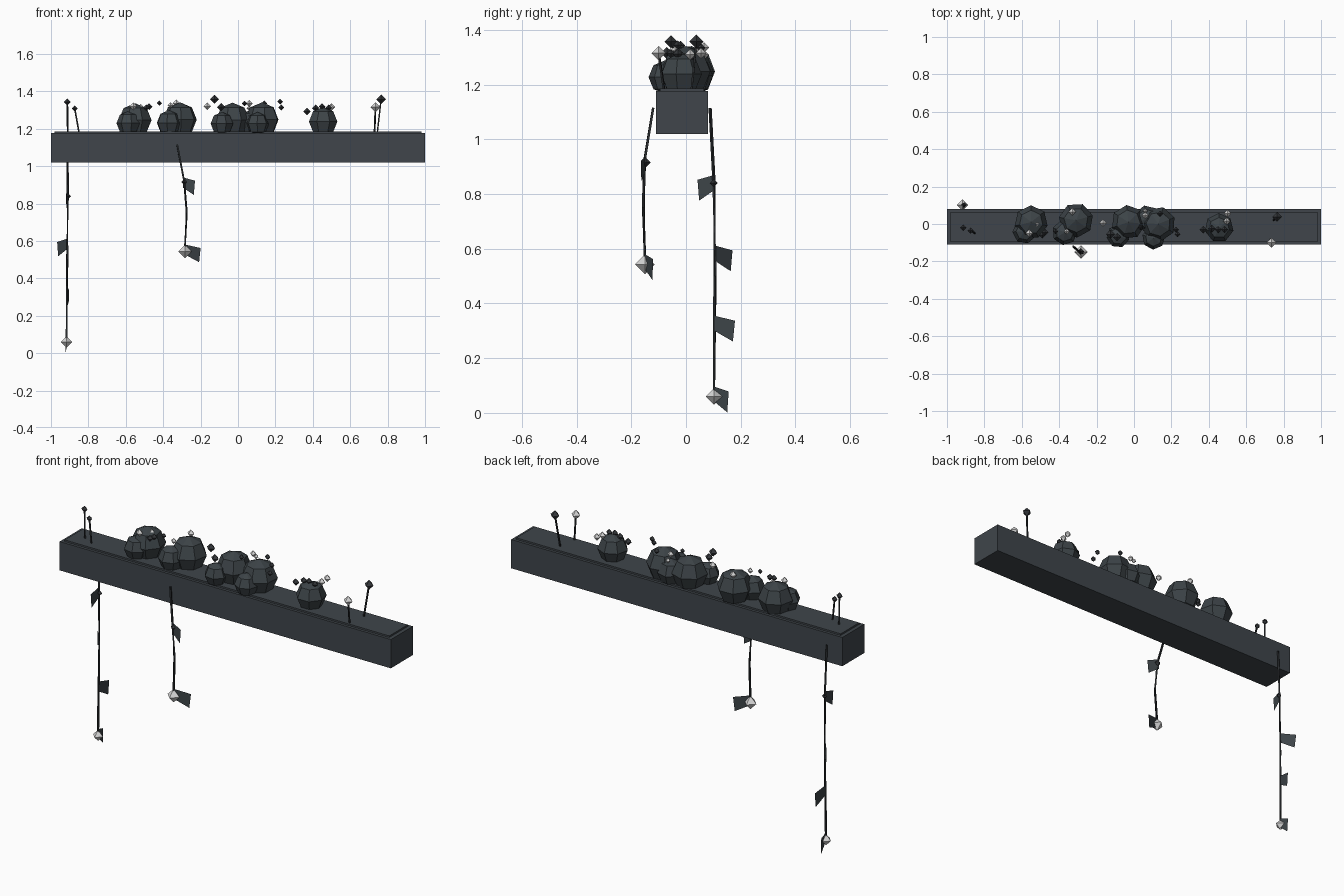
import bpy, bmesh, math
from mathutils import Vector, Matrix

cube = bpy.data.objects.get("Cube")
if cube:
    bpy.data.objects.remove(cube, do_unlink=True)


def material(name, color):
    m = bpy.data.materials.new(name)
    m.use_nodes = True
    m.diffuse_color = (*color, 1)
    m.node_tree.nodes["Principled BSDF"].inputs["Base Color"].default_value = (*color, 1)
    return m


SLATE = material("slate", (.05, .06, .07))
LEAF = material("leaf_grey", (.046, .057, .064))
STEM = material("dark_stem", (.022, .025, .028))
DARK = material("dark_petal", (.035, .038, .043))
PALE = material("pale_petal", (.68, .68, .68))


def finish(name, bm, mat):
    mesh = bpy.data.meshes.new(name)
    bm.to_mesh(mesh)
    bm.free()
    mesh.materials.append(mat)
    ob = bpy.data.objects.new(name, mesh)
    bpy.context.collection.objects.link(ob)
    return ob


def box(name, low, high, mat):
    low, high = Vector(low), Vector(high)
    bm = bmesh.new()
    bmesh.ops.create_cube(bm, size=1, matrix=Matrix.Translation((low + high) / 2)
                          @ Matrix.Diagonal((*(high - low), 1)))
    return finish(name, bm, mat)


def ball(name, center, radius, mat, segments, rings, turn=0):
    bm = bmesh.new()
    bmesh.ops.create_uvsphere(bm, u_segments=segments, v_segments=rings, radius=radius,
                              matrix=Matrix.Translation(center) @ Matrix.Rotation(turn, 4, 'Z'))
    return finish(name, bm, mat)


def bud(name, center, radius, mat):
    # octahedron blossom
    return ball(name, center, radius, mat, 4, 2)


def stem(name, points, radius):
    # square tube swept down a path
    bm = bmesh.new()
    rings = []
    for i, p in enumerate(points):
        ahead = Vector(points[min(i + 1, len(points) - 1)])
        behind = Vector(points[max(i - 1, 0)])
        turn = (ahead - behind).to_track_quat('Z', 'Y')
        rings.append([bm.verts.new(Vector(p) + turn @ Vector(
            (radius * math.cos(k * math.pi / 2), radius * math.sin(k * math.pi / 2), 0)))
            for k in range(4)])
    for a, b in zip(rings, rings[1:]):
        for k in range(4):
            bm.faces.new((a[k], a[k - 1], b[k - 1], b[k]))
    for end in (rings[0], rings[-1]):
        bm.faces.new(end)
    bmesh.ops.recalc_face_normals(bm, faces=bm.faces)
    return finish(name, bm, STEM)


def leaf(name, root, dx, dy):
    # upright drooping blade
    x, y, z = root
    bm = bmesh.new()
    corners = [(0, .03), (1, .012), (.9, -.064), (0, -.025)]
    bm.faces.new([bm.verts.new((x + dx * t, y + dy * t, z + h)) for t, h in corners])
    return finish(name, bm, LEAF)


# planter and raised soil bed
box("planter_box", (-1, -.11, 1.02), (1, .08, 1.177), SLATE)
box("soil_bed", (-.98, -.095, 1.17), (.98, .065, 1.186), SLATE)

# clipped shrubs: x, y, radius
shrubs = [(-.55, .01, .09), (-.585, -.04, .065), (-.31, .02, .093), (-.37, -.045, .068),
          (-.03, .01, .092), (-.085, -.065, .062), (.13, 0, .093), (.105, -.075, .062),
          (.07, .03, .07), (.455, -.02, .078)]
for i, (x, y, r) in enumerate(shrubs):
    ball(f"shrub_{i + 1}", (x, y, 1.185 + r * .68), r, LEAF, 7, 4, i * .7)

# blossoms above the shrubs: x, y, z, radius
pale = [(-.56, -.05, 1.32, .02), (-.52, 0, 1.318, .014), (-.33, .065, 1.335, .02),
        (-.36, -.04, 1.325, .016), (-.165, .005, 1.32, .02), (.06, .045, 1.335, .018),
        (.06, .07, 1.31, .014), (.5, .055, 1.315, .02), (.495, .015, 1.31, .02)]
dark = [(-.475, -.045, 1.318, .018), (-.49, -.06, 1.312, .018), (-.42, -.04, 1.337, .014),
        (-.09, -.07, 1.315, .022), (-.125, -.055, 1.357, .024), (.035, -.02, 1.335, .014),
        (.14, .055, 1.335, .016), (.225, -.03, 1.345, .016), (.232, -.055, 1.313, .016),
        (.37, -.03, 1.292, .02), (.415, -.025, 1.31, .02), (.45, -.03, 1.318, .018),
        (.485, -.03, 1.312, .018)]
for label, group, mat in (("pale", pale, PALE), ("dark", dark, DARK)):
    for i, (x, y, z, r) in enumerate(group):
        bud(f"{label}_blossom_{i + 1}", (x, y, z), r, mat)

# tall single flowers at both ends
flowers = [((-.91, -.02, 1.18), (-.913, -.02, 1.343), .018, DARK),
           ((-.85, -.05, 1.18), (-.873, -.035, 1.308), .017, DARK),
           ((.73, -.08, 1.18), (.735, -.1, 1.315), .026, PALE),
           ((.745, .02, 1.18), (.765, .038, 1.357), .026, DARK)]
for i, (base, tip, r, mat) in enumerate(flowers):
    stem(f"flower_stem_{i + 1}", [base, tip], .005)
    bud(f"flower_head_{i + 1}", tip, r, mat)

# front trailing vine
stem("front_vine", [(-.325, -.12, 1.115), (-.288, -.152, .92),
                    (-.274, -.156, .75), (-.284, -.15, .56)], .006)
bud("front_vine_bud", (-.285, -.147, .915), .018, DARK)
bud("front_vine_flower", (-.284, -.15, .543), .036, PALE)
leaf("front_vine_leaf_1", (-.295, -.147, .91), .065, -.018)
leaf("front_vine_leaf_2", (-.28, -.15, .55), .08, .03)

# back trailing vine
stem("back_vine", [(-.912, .088, 1.115), (-.91, .102, .85),
                   (-.913, .106, .5), (-.917, .102, .07)], .006)
bud("back_vine_bud", (-.907, .102, .84), .014, DARK)
bud("back_vine_flower", (-.917, .102, .06), .03, PALE)
for i, (z, dx, dy) in enumerate([(.84, -.006, -.062), (.582, -.054, .066),
                                 (.325, .01, .075), (.066, -.01, .052)]):
    leaf(f"back_vine_leaf_{i + 1}", (-.913, .104, z), dx, dy)
